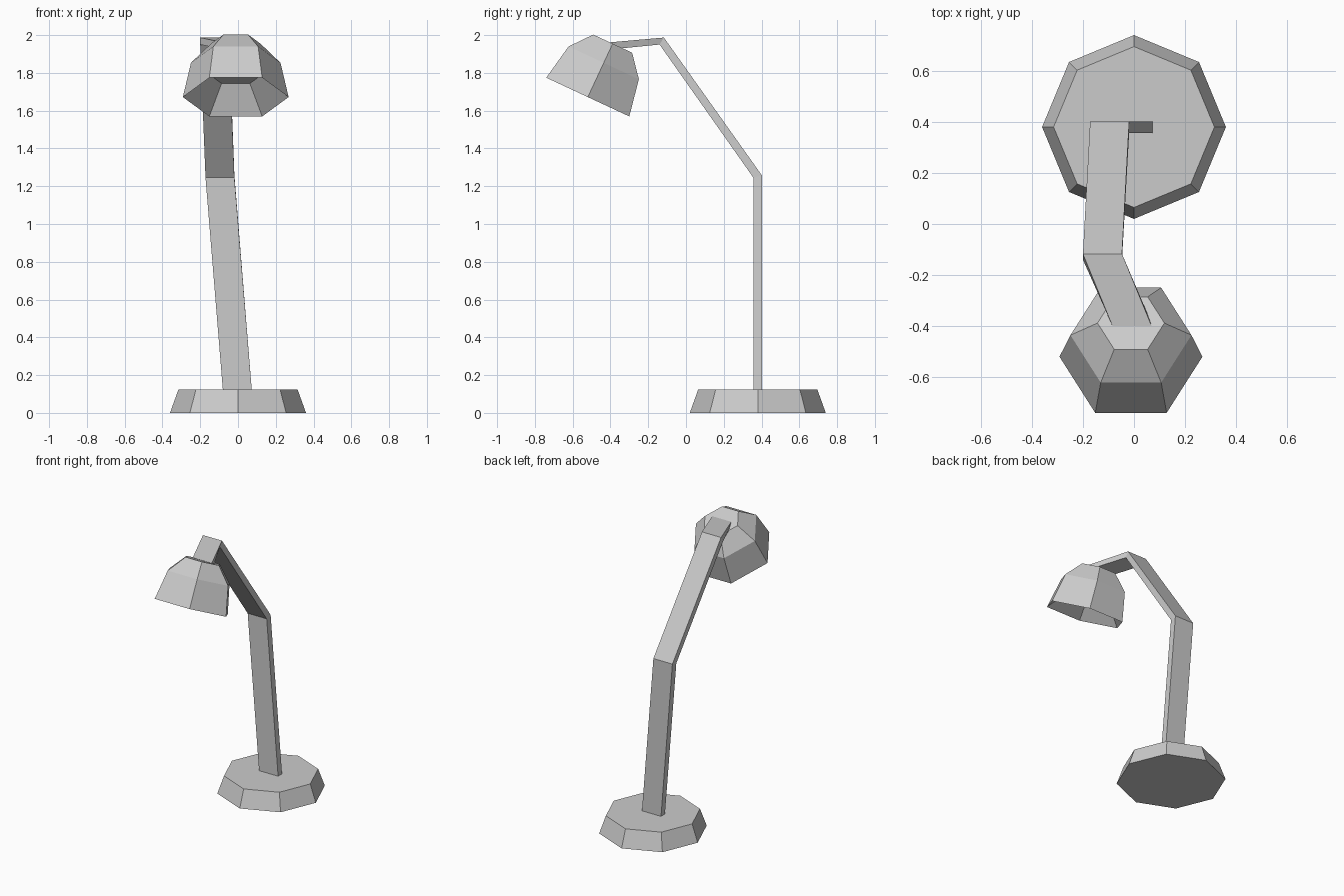
import bpy, bmesh
from math import radians, cos, sin, tau
from mathutils import Matrix

if "Cube" in bpy.data.objects:
    bpy.data.objects.remove(bpy.data.objects["Cube"])


def loft(name, rings, matrix=Matrix()):
    """Skin a list of matching rings and cap both ends."""
    bm = bmesh.new()
    loops = [[bm.verts.new(matrix @ Matrix.Translation(p).translation) for p in ring]
             for ring in rings]
    n = len(loops[0])
    for a, b in zip(loops, loops[1:]):
        for i in range(n):
            j = (i + 1) % n
            bm.faces.new((a[i], a[j], b[j], b[i]))
    bm.faces.new(loops[0][::-1])
    bm.faces.new(loops[-1])
    bmesh.ops.recalc_face_normals(bm, faces=bm.faces)
    mesh = bpy.data.meshes.new(name)
    bm.to_mesh(mesh)
    bm.free()
    obj = bpy.data.objects.new(name, mesh)
    bpy.context.collection.objects.link(obj)
    return obj


def polygon(sides, r, z):
    return [(r * cos(tau * i / sides), r * sin(tau * i / sides), z) for i in range(sides)]


# Octagonal foot
loft("base", [polygon(8, 0.36, 0), polygon(8, 0.315, 0.125)],
     Matrix.Translation((0, 0.38, 0)))

# Bent flat arm: left x, outer (y, z), inner (y, z) at each joint
joints = [
    (-0.08, (0.402, 0.12), (0.357, 0.12)),
    (-0.172, (0.402, 1.257), (0.357, 1.245)),
    (-0.20, (-0.117, 1.987), (-0.14, 1.95)),
    (-0.084, (-0.40, 1.962), (-0.39, 1.925)),
]
loft("arm", [[(x, *o), (x + 0.153, *o), (x + 0.153, *i), (x, *i)] for x, o, i in joints])

# Tilted hexagonal shade: recessed inside, rim, shoulder, crown
profile = [(0.15, 0.14), (0.28, 0), (0.237, 0.20), (0.131, 0.312)]
loft("shade", [polygon(6, r, z) for r, z in profile],
     Matrix.Translation((-0.012, -0.52, 1.672)) @ Matrix.Rotation(radians(-25), 4, 'X'))
